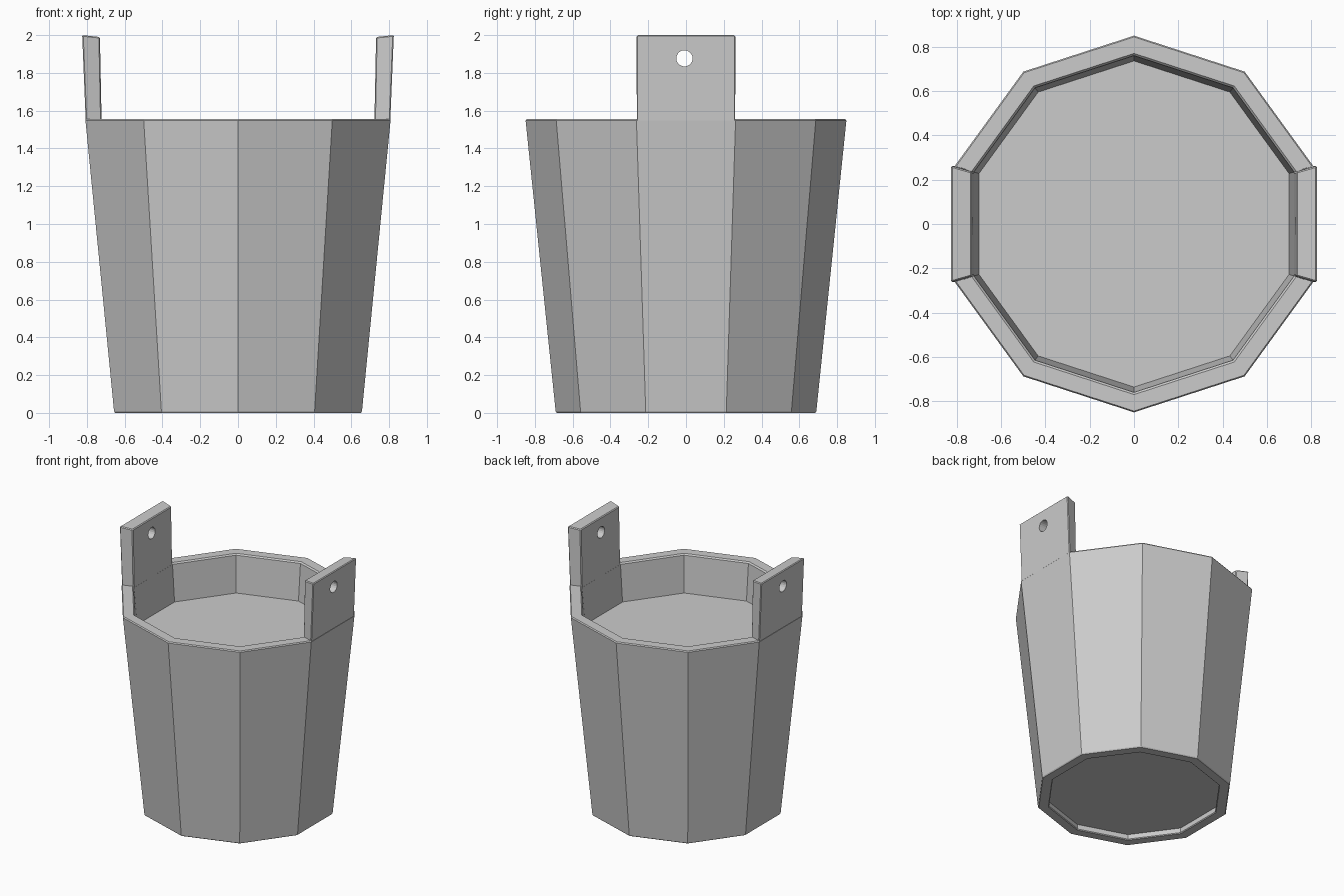
import bpy, bmesh, math

if "Cube" in bpy.data.objects:
    bpy.data.objects.remove(bpy.data.objects["Cube"])

SIDES = 10
C18 = math.cos(math.pi / SIDES)
T18 = math.tan(math.pi / SIDES)
RIM = 1.555

wood = bpy.data.materials.new("grey_wood")
wood.diffuse_color = (0.6, 0.6, 0.6, 1)
wood.use_nodes = True
wood.node_tree.nodes["Principled BSDF"].inputs["Base Color"].default_value = wood.diffuse_color


def make_object(name, bm):
    bmesh.ops.recalc_face_normals(bm, faces=bm.faces)
    me = bpy.data.meshes.new(name)
    bm.to_mesh(me)
    bm.free()
    me.materials.append(wood)
    ob = bpy.data.objects.new(name, me)
    bpy.context.collection.objects.link(ob)
    return ob


# Bucket body: closed profile turned round ten flat staves
profile = [(0.615, 0.045), (0.61, 0.006), (0.616, 0), (0.684, 0), (0.69, 0.008),
           (0.849, RIM - 0.008), (0.843, RIM), (0.769, RIM), (0.759, RIM - 0.01),
           (0.735, 1.265)]
bm = bmesh.new()
rings = []
for r, z in profile:
    ring = []
    for i in range(SIDES):
        a = math.pi / 2 + 2 * math.pi * i / SIDES
        ring.append(bm.verts.new((r * math.cos(a), r * math.sin(a), z)))
    rings.append(ring)
for lo, hi in zip(rings, rings[1:]):
    for i in range(SIDES):
        j = (i + 1) % SIDES
        bm.faces.new((lo[i], lo[j], hi[j], hi[i]))
bm.faces.new(rings[0])    # recessed underside
bm.faces.new(rings[-1])   # inner surface
make_object("bucket_body", bm)

# Raised staves that hold the handle, each with a round hole
for side, name in ((1, "right_stave"), (-1, "left_stave")):
    bm = bmesh.new()
    layers = []
    for xo, xi, zo, zi in ((0.806, 0.722, 1.54, 1.54), (0.825, 0.731, 2.0, 1.99)):
        wo, wi = 0.808 * T18, 0.724 * T18
        layers.append([bm.verts.new((side * x, y, z)) for x, y, z in
                       ((xo, -wo, zo), (xo, wo, zo), (xi, wi, zi), (xi, -wi, zi))])
    for i in range(4):
        j = (i + 1) % 4
        bm.faces.new((layers[0][i], layers[0][j], layers[1][j], layers[1][i]))
    bm.faces.new(layers[0])
    bm.faces.new(layers[1])
    bmesh.ops.recalc_face_normals(bm, faces=bm.faces)
    edges = [e for e in bm.edges if max(v.co.z for v in e.verts) > 1.9]
    bmesh.ops.bevel(bm, geom=edges, offset=0.006, segments=1, affect='EDGES')
    stave = make_object(name, bm)

    # Hole cutter
    bpy.ops.mesh.primitive_cylinder_add(vertices=20, radius=0.043, depth=0.4,
                                        location=(side * 0.78, -0.008, 1.877),
                                        rotation=(0, math.pi / 2, 0))
    cutter = bpy.context.object
    cutter.name = name + "_hole_cutter"
    cutter.data.materials.append(wood)
    mod = stave.modifiers.new("hole", 'BOOLEAN')
    mod.object = cutter
    mod.operation = 'DIFFERENCE'
    mod.solver = 'EXACT'
    cutter.hide_render = True
    cutter.display_type = 'WIRE'
